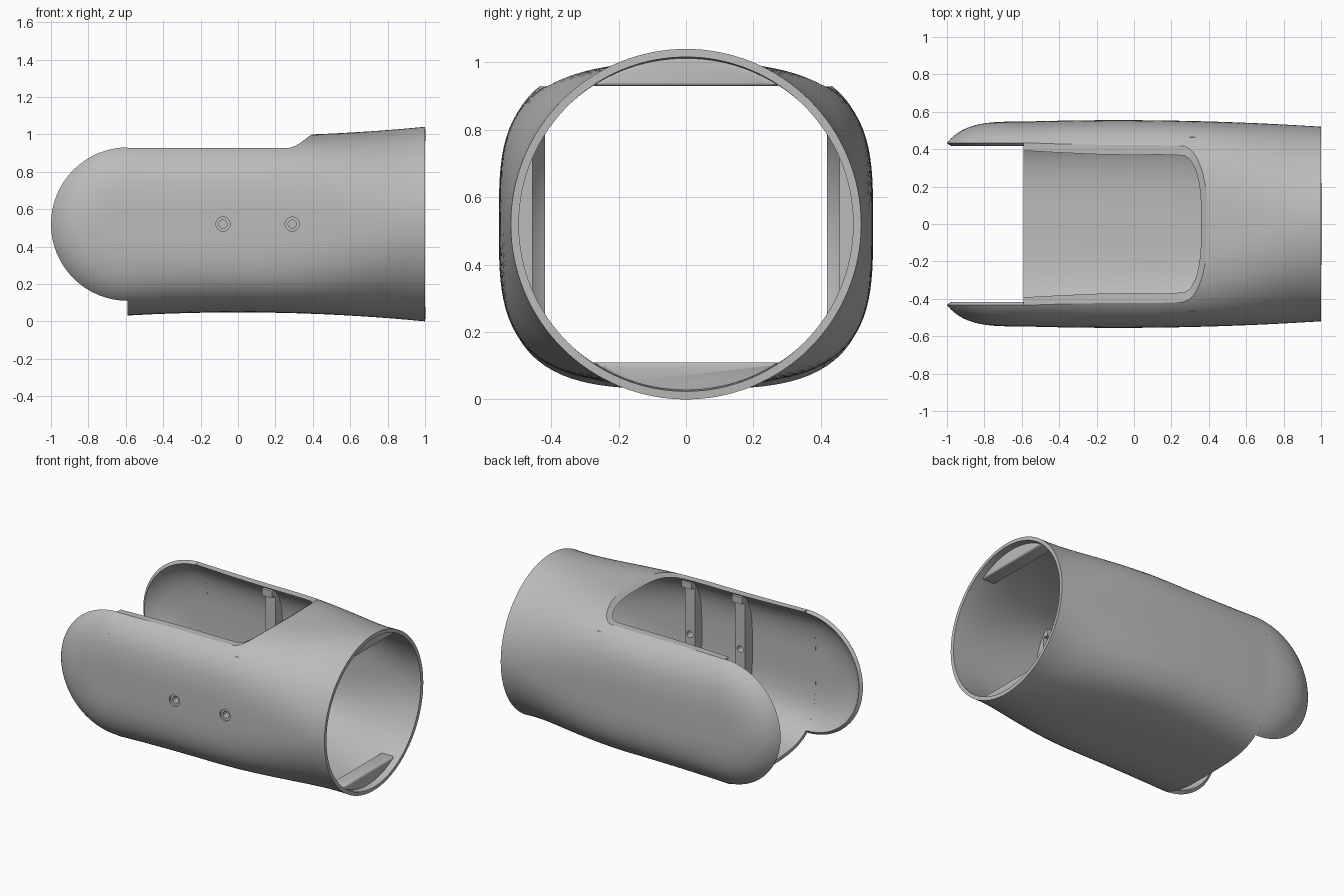
import bpy, bmesh, math
from mathutils import Vector

if "Cube" in bpy.data.objects:
    bpy.data.objects.remove(bpy.data.objects["Cube"])

MID = 0.52       # height of the sleeve axis
END = -0.59      # where the floor stops and the rounded cheeks begin
CHEEK = 0.41     # half height of the cheeks
WALL = 0.024
SCREWS = (-0.08, 0.29)

grey = bpy.data.materials.new("warm_grey")
grey.use_nodes = True
grey.diffuse_color = (0.5, 0.5, 0.5, 1)
grey.node_tree.nodes["Principled BSDF"].inputs["Base Color"].default_value = (0.5, 0.5, 0.5, 1)


def section(x):
    """Half width, half height and squareness of the sleeve at x."""
    t = min(1, (1 - x) / 0.9)
    n = 2 + 1.4 * t * t * (3 - 2 * t)
    return 0.555 - 0.005 * x - 0.03 * x * x, 0.472 + 0.048 * x * x, n


def make(name, bm):
    mesh = bpy.data.meshes.new(name)
    bm.to_mesh(mesh)
    bm.free()
    ob = bpy.data.objects.new(name, mesh)
    bpy.context.collection.objects.link(ob)
    mesh.materials.append(grey)
    return ob


def skin(name, rows, closed, outward):
    """Bridge rows of points into a sheet facing the outward direction."""
    bm = bmesh.new()
    grid = [[bm.verts.new(p) for p in row] for row in rows]
    for a, b in zip(grid, grid[1:]):
        for j in range(len(a) if closed else len(a) - 1):
            k = (j + 1) % len(a)
            bm.faces.new((a[j], a[k], b[k], b[j]))
    bmesh.ops.remove_doubles(bm, verts=bm.verts, dist=1e-5)
    bm.normal_update()
    bm.faces.ensure_lookup_table()
    if bm.faces[0].normal.dot(outward) < 0:
        bmesh.ops.reverse_faces(bm, faces=bm.faces)
    return make(name, bm)


def prism(name, pts, axis, lo, hi):
    """Extrude a flat outline along x or y."""
    bm = bmesh.new()
    place = (lambda p, d: (d, p[0], p[1])) if axis == "x" else (lambda p, d: (p[0], d, p[1]))
    face = bm.faces.new([bm.verts.new(place(p, lo)) for p in pts])
    new = bmesh.ops.extrude_face_region(bm, geom=[face])["geom"]
    shift = Vector(place((0, 0), hi - lo))
    bmesh.ops.translate(bm, vec=shift, verts=[v for v in new if isinstance(v, bmesh.types.BMVert)])
    bmesh.ops.recalc_face_normals(bm, faces=bm.faces)
    return make(name, bm)


def disc(x, r):
    return [(x + r * math.cos(math.tau * i / 24), MID + r * math.sin(math.tau * i / 24))
            for i in range(24)]


def thicken(ob):
    mod = ob.modifiers.new("wall", "SOLIDIFY")
    mod.thickness, mod.offset = WALL, -1


def cut(ob, cutters):
    for c in cutters:
        mod = ob.modifiers.new("cut", "BOOLEAN")
        mod.operation, mod.solver, mod.object = "DIFFERENCE", "EXACT", c
        c.hide_render = True


def bake(ob, smooth=True):
    """Apply the modifiers and shade the result."""
    graph = bpy.context.evaluated_depsgraph_get()
    mesh = bpy.data.meshes.new_from_object(ob.evaluated_get(graph))
    ob.modifiers.clear()
    ob.data = mesh
    if smooth:
        bpy.ops.object.select_all(action="DESELECT")
        ob.select_set(True)
        bpy.context.view_layer.objects.active = ob
        bpy.ops.object.shade_smooth_by_angle(angle=math.radians(30))


# Sleeve: round at the open end, squarer toward the cheeks
rows = []
for i in range(33):
    x = END + (1 - END) * i / 32
    w, h, n = section(x)
    row = []
    for j in range(128):
        a = math.tau * j / 128
        c, s = math.cos(a), math.sin(a)
        r = (abs(c / w) ** n + abs(s / h) ** n) ** (-1 / n)
        row.append((x, r * c, MID + r * s))
    rows.append(row)
sleeve = skin("sleeve", rows, True, Vector((0, 1, 0)))
thicken(sleeve)

# Top opening and screw holes
top = MID + CHEEK
opening = prism("opening_cutter", [(-2, top), (0.27, top - 0.003), (0.3, top + 0.005), (0.33, top + 0.022),
                                   (0.38, top + 0.06), (0.42, top + 0.085), (0.42, 2), (-2, 2)], "y", -1, 1)
bores = [prism("bore_cutter", disc(x, 0.022), "y", -0.8, -0.3) for x in SCREWS]
sinks = [prism("sink_cutter", disc(x, 0.038), "y", -0.8, -0.541) for x in SCREWS]
cut(sleeve, [opening] + bores + sinks)
bake(sleeve)

# Rounded cheek ends: the side profile swept through half a turn
w, h, n = section(END)
for side, label in ((1, "back"), (-1, "front")):
    rows = []
    for i in range(33):
        a = math.pi / 2 + math.pi * i / 32
        row = []
        for j in range(25):
            r = CHEEK * math.sin(math.pi / 2 * j / 24)
            y = w * (1 - (r / h) ** n) ** (1 / n)
            row.append((END + r * math.cos(a), side * y, MID + r * math.sin(a)))
        rows.append(row)
    # the first row of faces touches the pole, which faces sideways
    cheek = skin(label + "_cheek_end", rows, False, Vector((0, side, 0)))
    thicken(cheek)
    bake(cheek)

# Hooked slats on the inner walls
SLAT = [(0.42, 0.885), (0.465, 0.885), (0.48, 0.85), (0.535, 0.7), (0.535, 0.34),
        (0.48, 0.19), (0.455, 0.19), (0.455, 0.84), (0.42, 0.84)]
for side, label in ((1, "back"), (-1, "front")):
    for i, x in enumerate(SCREWS):
        slat = prism(f"{label}_slat_{i + 1}", [(side * y, z) for y, z in SLAT], "x", x - 0.037, x + 0.037)
        if side < 0:
            cut(slat, [bores[i]])
            bake(slat, False)

# Stop pads across the top and bottom of the round end
for sign, label in ((1, "top"), (-1, "bottom")):
    half = math.acos(CHEEK / 0.497)
    arc = [half * (2 * k / 16 - 1) for k in range(17)]
    pts = [(0.497 * math.sin(a), MID + sign * 0.497 * math.cos(a)) for a in arc]
    pad = prism(label + "_stop_pad", pts, "x", 0.86, 0.96)
    bevel = pad.modifiers.new("round", "BEVEL")
    bevel.width, bevel.segments = 0.02, 3
    bake(pad)

for c in [opening] + bores + sinks:
    bpy.data.objects.remove(c)
